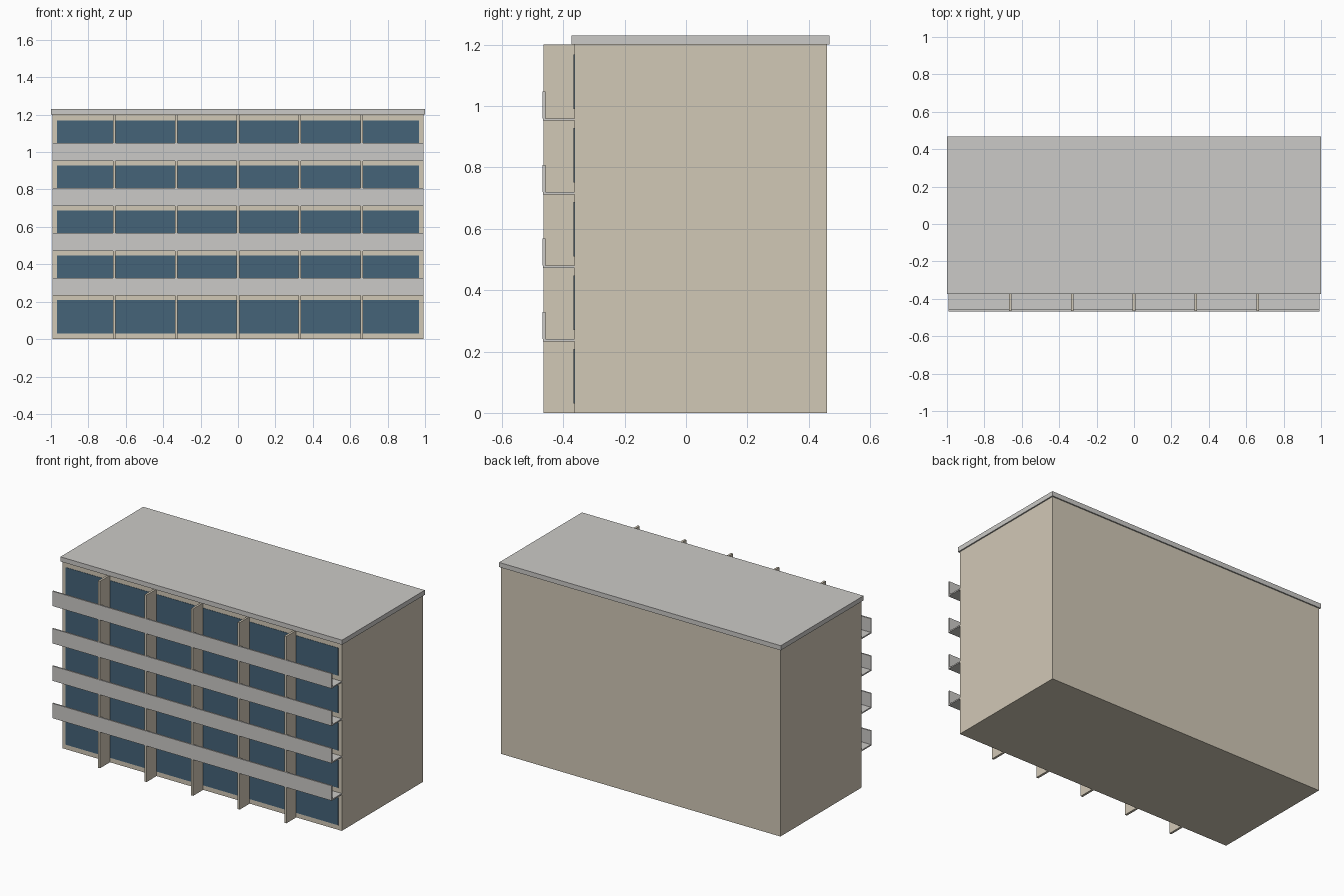
import bpy

if "Cube" in bpy.data.objects:
    bpy.data.objects.remove(bpy.data.objects["Cube"])

def material(name, rgb):
    m = bpy.data.materials.new(name)
    m.diffuse_color = (*rgb, 1)
    m.use_nodes = True
    m.node_tree.nodes["Principled BSDF"].inputs["Base Color"].default_value = m.diffuse_color
    return m

BEIGE = material("beige_wall", (0.64, 0.58, 0.47))
GLASS = material("blue_glass", (0.06, 0.125, 0.19))
CONCRETE = material("light_concrete", (0.6, 0.59, 0.57))

def box(name, x, y, z, mat):
    """Box from (min, max) ranges on each axis."""
    bpy.ops.mesh.primitive_cube_add(size=1, location=[(a + b) / 2 for a, b in (x, y, z)])
    o = bpy.context.object
    o.name = name
    o.scale = [b - a for a, b in (x, y, z)]
    bpy.ops.object.transform_apply(location=False, rotation=False, scale=True)
    o.data.materials.append(mat)
    return o

W = 0.992          # half width of the block
FACE = -0.364      # front wall plane
FRONT = -0.467     # outer face of balconies
FLOOR = 0.24
FLOORS = 5
BAYS = 6
TOP = FLOOR * FLOORS

# Main block and overhanging roof slab
box("main_block", (-W, W), (FACE, 0.459), (0, TOP), BEIGE)
box("roof_slab", (-1, 1), (-0.373, 0.467), (TOP, TOP + 0.03), CONCRETE)

# Window band on each floor
for i in range(FLOORS):
    z = i * FLOOR
    box(f"window_band_{i + 1}", (-0.968, 0.968), (FACE - 0.002, FACE + 0.004),
        (z + 0.03, z + 0.208), GLASS)

# Balcony floor and parapet for the upper floors
for i in range(1, FLOORS):
    z = i * FLOOR
    box(f"balcony_floor_{i}", (-W, W), (FRONT + 0.001, FACE), (z - 0.008, z), CONCRETE)
    box(f"balcony_parapet_{i}", (-W, W), (FRONT, FRONT + 0.009), (z, z + 0.088), CONCRETE)

# Vertical fins between bays
for i in range(1, BAYS):
    x = -W + i * 2 * W / BAYS
    box(f"divider_fin_{i}", (x - 0.007, x + 0.007), (FRONT + 0.002, FACE), (0, TOP), BEIGE)
